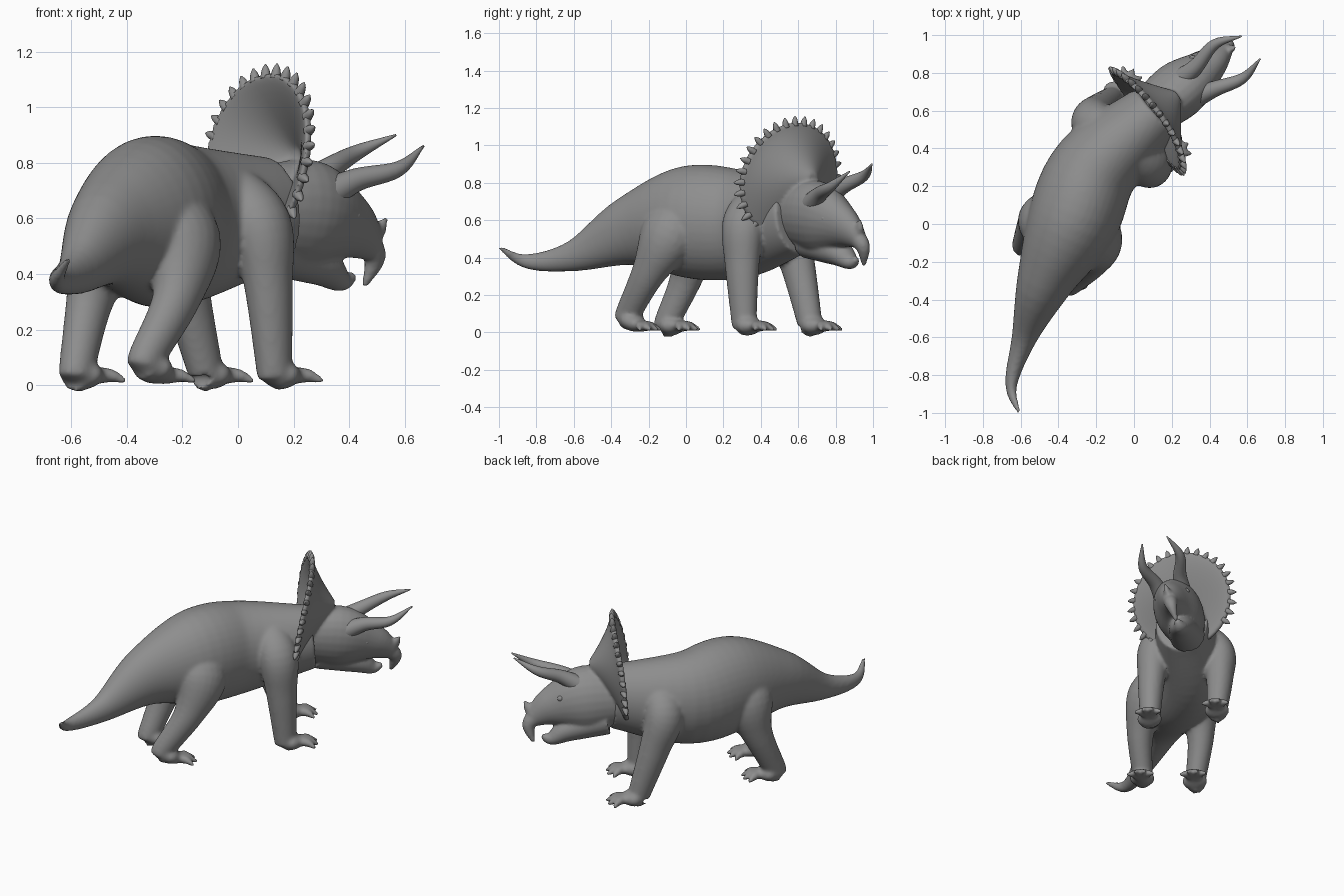
import bpy, bmesh
from math import sin, cos, pi, radians
from mathutils import Vector, Matrix

if "Cube" in bpy.data.objects:
    bpy.data.objects.remove(bpy.data.objects["Cube"], do_unlink=True)

# One grey hide colour for the whole animal
grey = (.27, .27, .27, 1)
hide = bpy.data.materials.new("grey_hide")
hide.use_nodes = True
hide.diffuse_color = grey
hide.node_tree.nodes["Principled BSDF"].inputs["Base Color"].default_value = grey

# The trunk and the stride both run diagonally
UP = Vector((0, 0, 1))
STRIDE = Vector((1, 1, 0)).normalized()
BODY_SIDE = Vector((.84, -.54, 0))

# Head frame: x forward, y sideways, z up; turned and rolled on the neck
ROLL = .25
forward, across = Vector((.77, .64, 0)), Vector((.64, -.77, 0))
rolled_side = across * cos(ROLL) - UP * sin(ROLL)
rolled_up = UP * cos(ROLL) + across * sin(ROLL)
HEAD_SIDE = Vector((0, 1, 0))
NECK_HEIGHT = .7
head_axes = Matrix((forward, rolled_side, rolled_up)).transposed().to_4x4()
HEAD = (Matrix.Translation((.09, .575, NECK_HEIGHT)) @ head_axes
        @ Matrix.Translation(-UP * NECK_HEIGHT))


def loft(bm, rings):
    """Skin a list of closed rings and cap both ends."""
    loops = [[bm.verts.new(point) for point in ring] for ring in rings]
    for low, high in zip(loops, loops[1:]):
        for i in range(len(low)):
            bm.faces.new((low[i - 1], low[i], high[i], high[i - 1]))
    bm.faces.new(loops[0])
    bm.faces.new(loops[-1])


def spline(sections, steps=6):
    """Smooth curve through (x, y, z, radius) sections."""
    pts = [Vector(section) for section in sections]
    pts = [pts[0] * 2 - pts[1]] + pts + [pts[-1] * 2 - pts[-2]]
    path = []
    for a, b, c, d in zip(pts, pts[1:], pts[2:], pts[3:]):
        for k in range(steps):
            t = k / steps
            path.append(b + ((c - a) * t + (2 * a - 5 * b + 4 * c - d) * t ** 2
                             + (3 * b - a - 3 * c + d) * t ** 3) / 2)
    return path + [pts[-2]]


def tube(bm, sections, side, aspect=1, count=24):
    """Tube through the sections; aspect scales the radius along side."""
    path = spline(sections)
    last = len(path) - 1
    turns = [2 * pi * k / count for k in range(count)]
    rings = []
    for i, point in enumerate(path):
        along = (path[min(i + 1, last)] - path[max(i - 1, 0)]).to_3d().normalized()
        wide = (side - along * side.dot(along)).normalized()
        tall = wide.cross(along)
        radius = max(point.w, .002)
        rings.append([point.to_3d() + radius * (wide * aspect * cos(a) + tall * sin(a))
                      for a in turns])
    loft(bm, rings)


def make(name, bm, matrix=Matrix.Identity(4), voxel=0):
    """Turn the mesh into a smooth object, blending its parts if voxel is set."""
    bm.transform(matrix)
    bmesh.ops.recalc_face_normals(bm, faces=bm.faces)
    for face in bm.faces:
        face.smooth = True
    mesh = bpy.data.meshes.new(name)
    bm.to_mesh(mesh)
    bm.free()
    mesh.materials.append(hide)
    part = bpy.data.objects.new(name, mesh)
    bpy.context.collection.objects.link(part)
    if voxel:
        blend = part.modifiers.new("blend", 'REMESH')
        blend.mode = 'VOXEL'
        blend.voxel_size = voxel
        blend.use_smooth_shade = True
        soften = part.modifiers.new("soften", 'SMOOTH')
        soften.iterations = 8


def add_foot(bm, ankle):
    """Wedge-shaped pad with four fanned toes."""
    heel = ankle - UP * .02 - STRIDE * .01
    ball = ankle + STRIDE * .09
    ball.z = .034
    tube(bm, [(*heel, .04), (*heel.lerp(ball, .5), .052), (*ball, .034)], BODY_SIDE, 1.5)
    for angle in (-45, -15, 15, 45):
        toe = Matrix.Rotation(radians(angle), 3, 'Z') @ STRIDE
        tip = ball + toe * .115
        tip.z = .012
        tube(bm, [(*ball, .033), (*(ball + toe * .06), .025), (*tip, .01)],
             toe.cross(UP), count=12)


def add_leg(bm, outward, bulk, hip, knee, ankle):
    """Leg rooted deep inside the trunk, tapering to the ankle."""
    hip, knee, ankle = Vector(hip), Vector(knee), Vector(ankle)
    root = hip + UP * .14 - BODY_SIDE * outward * .13
    sole = ankle - UP * .02
    joints = [(*root, .1 * bulk), (*hip, .12 * bulk), (*knee, .095), (*ankle, .07),
              (*sole, .068)]
    tube(bm, joints, BODY_SIDE, .9)
    add_foot(bm, ankle)


# Tail, trunk and neck
bm = bmesh.new()
tube(bm, [(-.61, -1, .455, .012), (-.65, -.85, .38, .04), (-.58, -.6, .41, .085),
          (-.47, -.3, .54, .19), (-.33, 0, .59, .3), (-.2, .3, .58, .29),
          (.12, .6, .62, .2)], BODY_SIDE, .8, 40)

# Legs in mid stride: front pair, then the heavier hind pair
add_leg(bm, 1, 1, (.08, .31, .58), (.11, .3, .36), (.13, .31, .06))
add_leg(bm, -1, 1, (-.22, .54, .56), (-.19, .6, .35), (-.12, .66, .06))
add_leg(bm, 1, 1.35, (-.21, -.09, .52), (-.22, -.2, .32), (-.33, -.31, .1))
add_leg(bm, -1, 1.35, (-.46, .02, .52), (-.53, .01, .32), (-.58, -.1, .06))
make("body", bm, voxel=.011)


def frill_point(reach, angle, back=0):
    """Point on the dished neck frill; reach is 1 at the rim."""
    across = .31 * reach * cos(angle)
    rise = reach * sin(angle) * (.3 if sin(angle) > 0 else .34)
    dish = .19 * max(1 - reach, 0) ** 1.3
    sweep = .12 * across + .3 * across ** 2
    return Vector((dish + .12 * rise - sweep + .01 - back, across - .02, .82 + rise))


# Head parts along the centre line as (forward, up, radius)
skull = [(-.08, .62, .15), (.2, .615, .2), (.4, .57, .125), (.53, .5, .055)]
lower_jaw = [(.08, .49, .1), (.3, .43, .075), (.41, .375, .042), (.47, .39, .014)]
beak = [(.48, .53, .055), (.545, .46, .042), (.52, .35, .01)]
nose_horn = [(.48, .52, .06), (.54, .56, .035), (.57, .61, .008)]
bm = bmesh.new()
for profile, aspect in ((skull, .75), (lower_jaw, 1.1), (beak, .9), (nose_horn, .7)):
    tube(bm, [(x, .06 * max(x, 0), z, r) for x, z, r in profile], HEAD_SIDE, aspect)

# Frill: front surface out to the rim, then back in behind it
around = [2 * pi * k / 64 for k in range(64)]
front = [[frill_point(k / 10, a) for a in around] for k in range(1, 11)]
rear = [[frill_point(k / 10, a, .03) for a in around] for k in range(10, 0, -1)]
loft(bm, front + rear)
make("head_and_frill", bm, HEAD, voxel=.009)

# Row of spikes round the frill edge
bm = bmesh.new()
SPIKES = 25
for k in range(SPIKES):
    angle = radians(-45 + 270 * k / (SPIKES - 1))
    root, tip = frill_point(.95, angle, .014), frill_point(1.12, angle, .012)
    tube(bm, [(*root, .02), (*root.lerp(tip, .6), .014), (*tip, .003)],
         Vector((1, 0, 0)), count=10)
make("frill_spikes", bm, HEAD)

# Brow horns and eyes, mirrored about the snout line
MIDDLE = .015
for name, s in (("left", 1), ("right", -1)):
    bm = bmesh.new()
    tube(bm, [(.23, MIDDLE + .06 * s, .7, .06), (.35, MIDDLE + .08 * s, .765, .042),
              (.5, MIDDLE + .12 * s, .815, .028), (.635, MIDDLE + .08 * s, .89, .004)],
         HEAD_SIDE)
    make(name + "_brow_horn", bm, HEAD)
    bm = bmesh.new()
    bmesh.ops.create_uvsphere(bm, u_segments=16, v_segments=10, radius=.02,
                              matrix=Matrix.Translation((.36, MIDDLE + .09 * s, .635)))
    make(name + "_eye", bm, HEAD)
